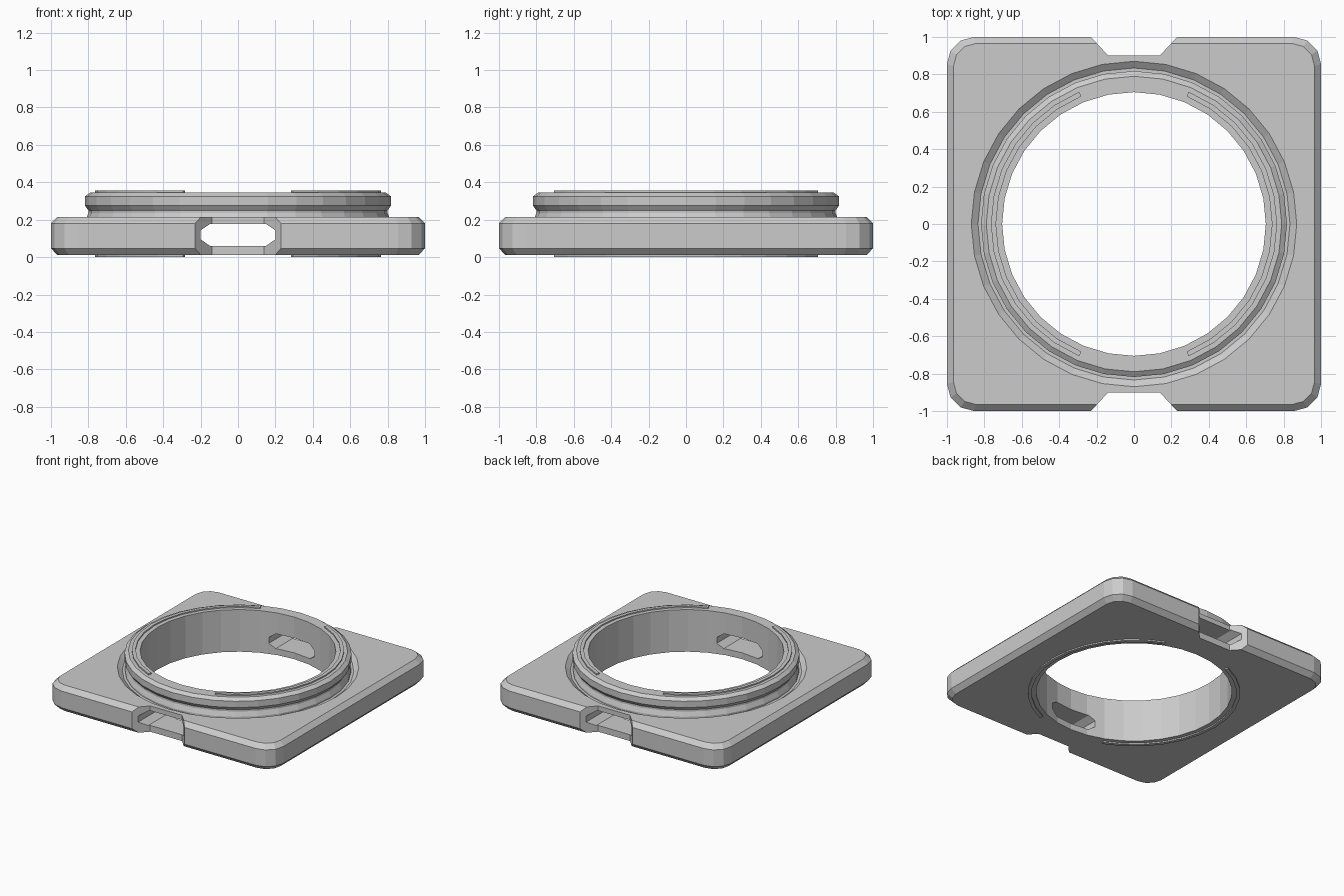
import bpy, bmesh, math

cube = bpy.data.objects.get("Cube")
if cube:
    bpy.data.objects.remove(cube, do_unlink=True)

SEG = 32
STEP = 2 * math.pi / SEG


def finish(name, bm):
    bmesh.ops.recalc_face_normals(bm, faces=bm.faces)
    mesh = bpy.data.meshes.new(name)
    bm.to_mesh(mesh)
    bm.free()
    obj = bpy.data.objects.new(name, mesh)
    bpy.context.collection.objects.link(obj)
    return obj


def loft(name, loops):
    """Bridge equal-length loops of points and cap both ends."""
    bm = bmesh.new()
    rings = [[bm.verts.new(p) for p in loop] for loop in loops]
    n = len(rings[0])
    for a, b in zip(rings, rings[1:]):
        for i in range(n):
            j = (i + 1) % n
            bm.faces.new((a[i], a[j], b[j], b[i]))
    bm.faces.new(rings[0][::-1])
    bm.faces.new(rings[-1])
    return finish(name, bm)


def lathe(name, profile):
    return loft(name, [[(r * math.cos(i * STEP), r * math.sin(i * STEP), z)
                        for i in range(SEG)] for r, z in profile])


def rounded_square(half, radius, z, steps=3):
    points = []
    for corner, (sx, sy) in enumerate(((1, 1), (-1, 1), (-1, -1), (1, -1))):
        for k in range(steps + 1):
            a = (corner + k / steps) * math.pi / 2
            points.append((sx * (half - radius) + radius * math.cos(a),
                           sy * (half - radius) + radius * math.sin(a), z))
    return points


def combine(body, other, operation):
    other.hide_render = True
    mod = body.modifiers.new(operation.title(), 'BOOLEAN')
    mod.operation, mod.object, mod.solver = operation, other, 'EXACT'
    bpy.context.view_layer.objects.active = body
    bpy.ops.object.modifier_apply(modifier=mod.name)
    bpy.data.objects.remove(other, do_unlink=True)


# Square base plate with rounded corners and chamfered rims
BASE, TOP, RIM = 0.01, 0.215, 0.345
body = loft("adapter_body", [
    rounded_square(0.965, 0.12, BASE),
    rounded_square(1.0, 0.145, BASE + 0.037),
    rounded_square(1.0, 0.145, TOP - 0.035),
    rounded_square(0.965, 0.12, TOP)])

# Sloping groove around the collar
combine(body, lathe("groove_cutter", [
    (0.834, 0.188), (0.87, TOP), (0.87, 0.3)]), 'DIFFERENCE')

# Raised collar with a waist and a chamfered lip
combine(body, lathe("collar", [
    (0.815, 0.1), (0.815, 0.2), (0.80, 0.235), (0.80, 0.25),
    (0.818, 0.275), (0.818, 0.325), (0.79, RIM)]), 'UNION')

# Central bore
combine(body, lathe("bore_cutter", [(0.705, -0.1), (0.705, 0.5)]), 'DIFFERENCE')

# Tapered notches in the front and back edges
for side in (-1, 1):
    outline = [(-0.14, 0.902), (0.14, 0.902), (0.322, 1.1), (-0.322, 1.1)]
    combine(body, loft("notch_cutter", [
        [(x, side * y, z) for x, y in outline] for z in (-0.1, 0.5)]), 'DIFFERENCE')

# Slot with cut corners running through from front to back
slot = [(-0.15, 0.06), (0.15, 0.06), (0.2, 0.095), (0.2, 0.143),
        (0.15, 0.177), (-0.15, 0.177), (-0.2, 0.143), (-0.2, 0.095)]
combine(body, loft("slot_cutter", [
    [(x, y, z) for x, z in slot] for y in (-1.2, 1.2)]), 'DIFFERENCE')


# Thin curved ridges on the collar's top and the plate's underside
def ridge(name, centre, z0, z1):
    loops = []
    for i in range(-6, 7):
        a = centre + i * STEP
        loops.append([(r * math.cos(a), r * math.sin(a), z) for r, z in
                      ((0.738, z0), (0.765, z0), (0.765, z1), (0.738, z1))])
    return loft(name, loops)


for label, centre in (("left", 0), ("right", math.pi)):
    ridge("top_ridge_" + label, centre, RIM - 0.005, RIM + 0.01)
    ridge("bottom_ridge_" + label, centre, 0, BASE + 0.005)
